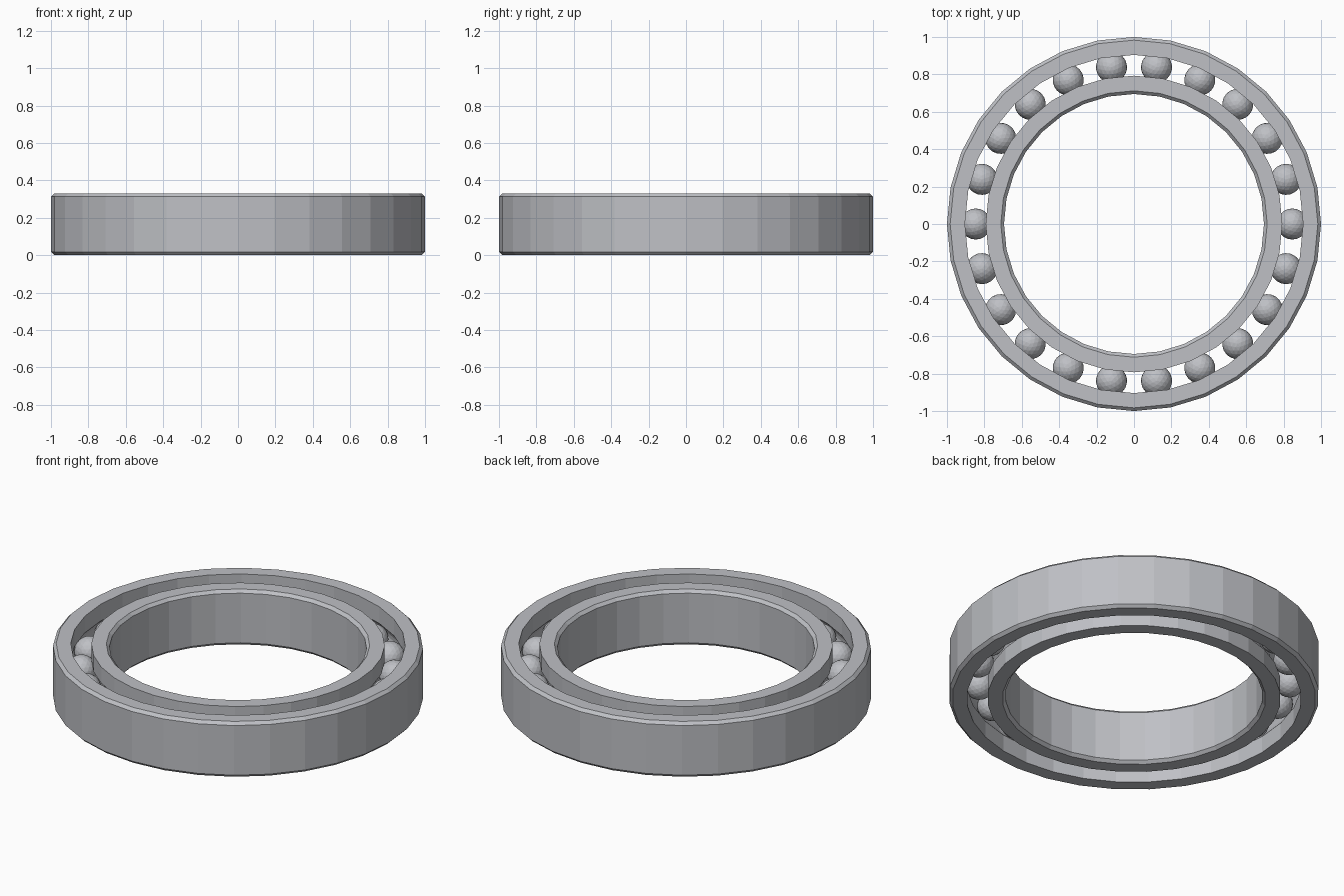
import bpy
import bmesh
from math import sin, cos, pi, radians, acos, sqrt
from mathutils import Matrix, Vector

cube = bpy.data.objects.get("Cube")
if cube:
    bpy.data.objects.remove(cube)

HEIGHT = 0.33
MID = HEIGHT / 2
SEGMENTS = 32
CHAMFER = 0.017
BALLS = 22
PITCH_RADIUS = 0.847
BALL_RADIUS = 0.083
GROOVE_RADIUS = 0.087


def make_material(name, rgb):
    mat = bpy.data.materials.new(name)
    mat.use_nodes = True
    colour = (*rgb, 1.0)
    mat.diffuse_color = colour
    mat.node_tree.nodes["Principled BSDF"].inputs["Base Color"].default_value = colour
    return mat


steel = make_material("steel grey", (0.52, 0.53, 0.56))


def add_object(name, bm):
    mesh = bpy.data.meshes.new(name)
    bm.to_mesh(mesh)
    bm.free()
    mesh.materials.append(steel)
    obj = bpy.data.objects.new(name, mesh)
    bpy.context.collection.objects.link(obj)
    return obj


def make_race(name, plain_radius, track_radius):
    """Ring with a chamfered plain wall and a ball groove in the track wall."""
    side = 1 if track_radius > PITCH_RADIUS else -1
    inset = plain_radius - side * CHAMFER
    profile = [(track_radius, 0), (inset, 0), (plain_radius, CHAMFER),
               (plain_radius, HEIGHT - CHAMFER), (inset, HEIGHT), (track_radius, HEIGHT)]
    # Groove arc around the ball centre, from top to bottom
    half = acos(abs(track_radius - PITCH_RADIUS) / GROOVE_RADIUS)
    steps = 6
    for i in range(steps + 1):
        a = half * (1 - 2 * i / steps)
        profile.append((PITCH_RADIUS + side * GROOVE_RADIUS * cos(a),
                        MID + GROOVE_RADIUS * sin(a)))
    # Revolve the closed profile
    bm = bmesh.new()
    rings = []
    for s in range(SEGMENTS):
        t = 2 * pi * s / SEGMENTS
        rings.append([bm.verts.new((r * cos(t), r * sin(t), z)) for r, z in profile])
    n = len(profile)
    for s in range(SEGMENTS):
        here, there = rings[s], rings[(s + 1) % SEGMENTS]
        for i in range(n):
            j = (i + 1) % n
            bm.faces.new((here[i], there[i], there[j], here[j]))
    bmesh.ops.recalc_face_normals(bm, faces=bm.faces)
    return add_object(name, bm)


make_race("outer_race", 1.0, 0.904)
make_race("inner_race", 0.695, 0.793)

# Balls spaced evenly around the track
bm = bmesh.new()
for i in range(BALLS):
    place = (Matrix.Rotation(2 * pi * i / BALLS, 4, "Z")
             @ Matrix.Translation((PITCH_RADIUS, 0, MID)))
    bmesh.ops.create_icosphere(bm, subdivisions=3, radius=BALL_RADIUS, matrix=place)
add_object("bearing_balls", bm)
